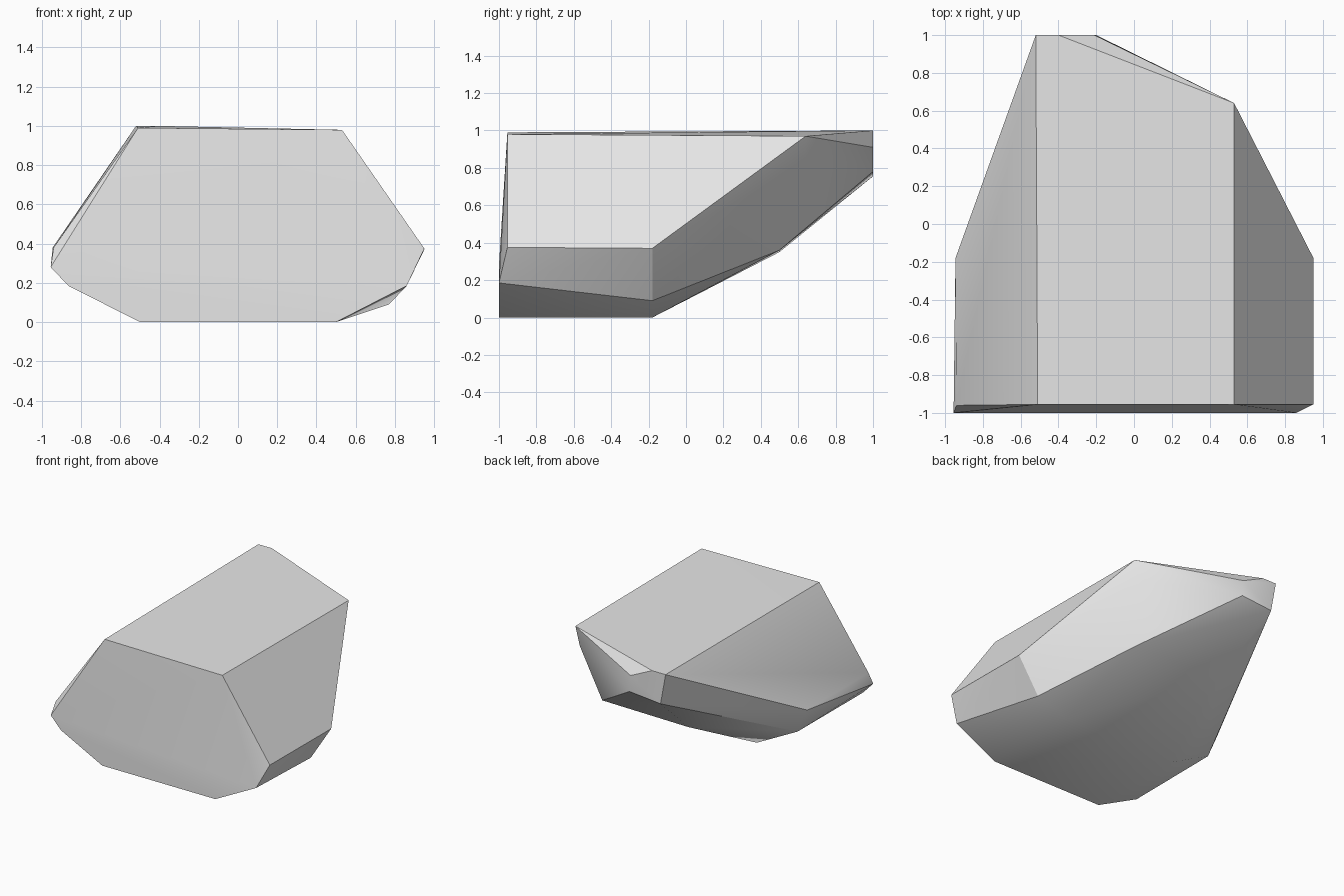
import bpy
import bmesh

cube = bpy.data.objects.get("Cube")
if cube:
    bpy.data.objects.remove(cube, do_unlink=True)

# Corners of the faceted boulder
top = [(-.51, -.955, .99), (.53, -.955, .98), (.53, .64, .97),
       (-.52, 1, 1), (-.4, 1, 1)]
back = [(-.21, 1, .91), (-.2, 1, .78), (-.475, 1, .755),
        (.49, .64, .82), (.39, .5, .36), (-.37, .5, .35)]
sides = [(.95, -.955, .375), (.95, -.18, .37), (.77, -.18, .09),
         (-.94, -.96, .38), (-.945, -.18, .38), (-.86, -.18, .185)]
front = [(-.955, -1, .28), (-.865, -1, .185), (.86, -1, .185)]
base = [(x, y, 0) for x in (-.5, .5) for y in (-1, -.18)]

# Wrap the corners in a closed convex shell
bm = bmesh.new()
for corner in top + back + sides + front + base:
    bm.verts.new(corner)
bmesh.ops.convex_hull(bm, input=bm.verts[:])
loose = [v for v in bm.verts if not v.link_faces]
bmesh.ops.delete(bm, geom=loose, context='VERTS')
bmesh.ops.recalc_face_normals(bm, faces=bm.faces[:])
mesh = bpy.data.meshes.new("boulder")
bm.to_mesh(mesh)
bm.free()

# Plain stone colour
stone = bpy.data.materials.new("stone grey")
stone.use_nodes = True
colour = (.8, .8, .8, 1)
stone.diffuse_color = colour
stone.node_tree.nodes["Principled BSDF"].inputs["Base Color"].default_value = colour
mesh.materials.append(stone)

boulder = bpy.data.objects.new("boulder", mesh)
bpy.context.collection.objects.link(boulder)

# Soften shallow creases, keep the strong ridges crisp
bpy.ops.object.select_all(action='DESELECT')
boulder.select_set(True)
bpy.context.view_layer.objects.active = boulder
bpy.ops.object.shade_smooth_by_angle(angle=.52)
